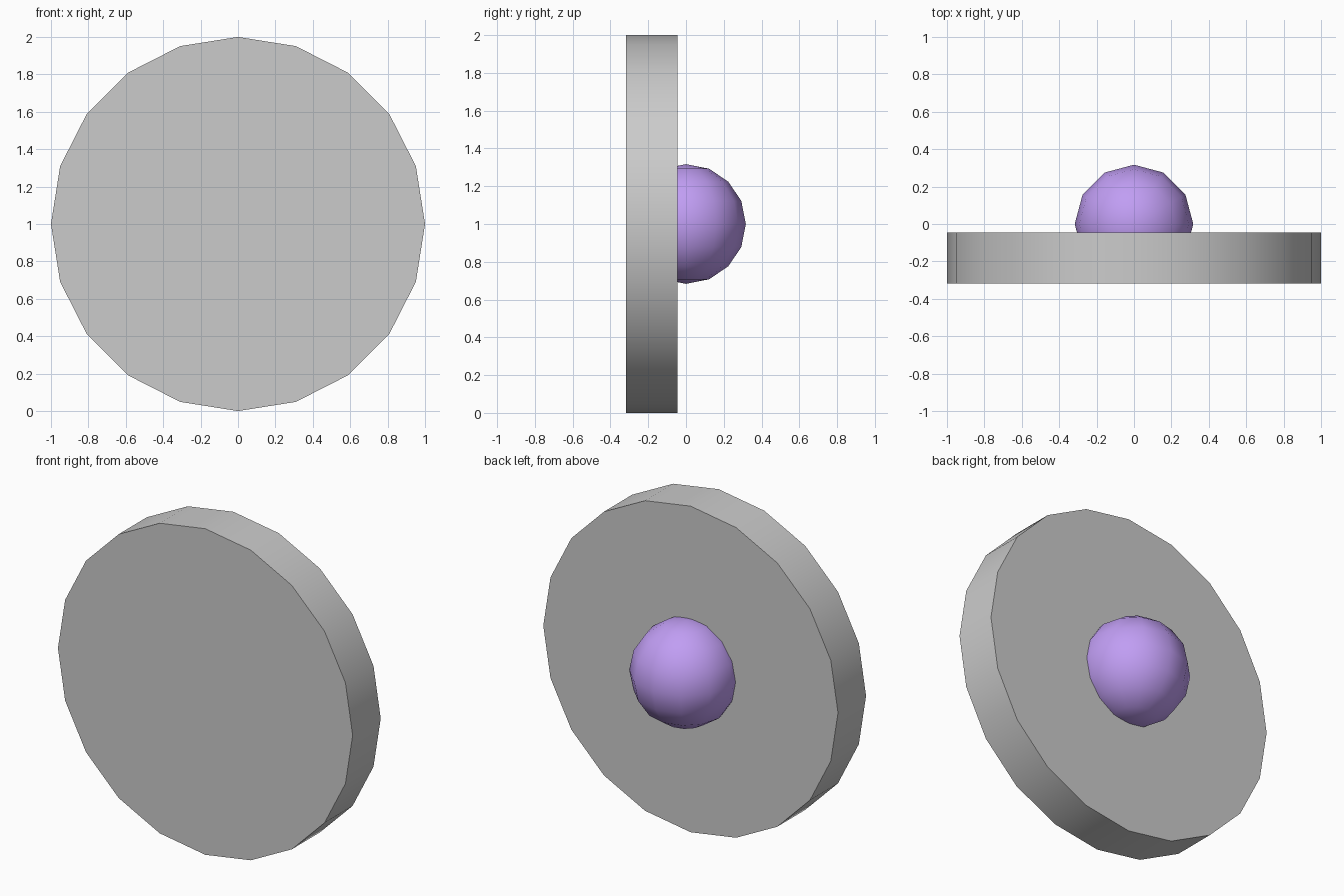
import bpy
import math

if "Cube" in bpy.data.objects:
    bpy.data.objects.remove(bpy.data.objects["Cube"])

R_BALL = 0.317
BACK = -0.045   # y of the disc's back face


def smooth(obj, degrees):
    bpy.ops.object.select_all(action='DESELECT')
    obj.select_set(True)
    bpy.context.view_layer.objects.active = obj
    bpy.ops.object.shade_smooth_by_angle(angle=math.radians(degrees))


# Upright 20-sided disc, flat face to the front
bpy.ops.mesh.primitive_cylinder_add(
    vertices=20, radius=1, depth=R_BALL + BACK,
    location=(0, (BACK - R_BALL) / 2, 1), rotation=(math.pi / 2, 0, 0))
disc = bpy.context.object
disc.name = "disc"
bpy.ops.object.transform_apply(location=False, rotation=True, scale=False)
smooth(disc, 30)

# Low-poly ball set into the middle of the disc's back
bpy.ops.mesh.primitive_uv_sphere_add(
    segments=12, ring_count=8, radius=R_BALL, location=(0, 0, 1))
knob = bpy.context.object
knob.name = "knob"
smooth(knob, 40)

purple = bpy.data.materials.new("purple")
purple.diffuse_color = (0.53, 0.34, 0.90, 1)
purple.use_nodes = True
purple.node_tree.nodes["Principled BSDF"].inputs["Base Color"].default_value = purple.diffuse_color
knob.data.materials.append(purple)
